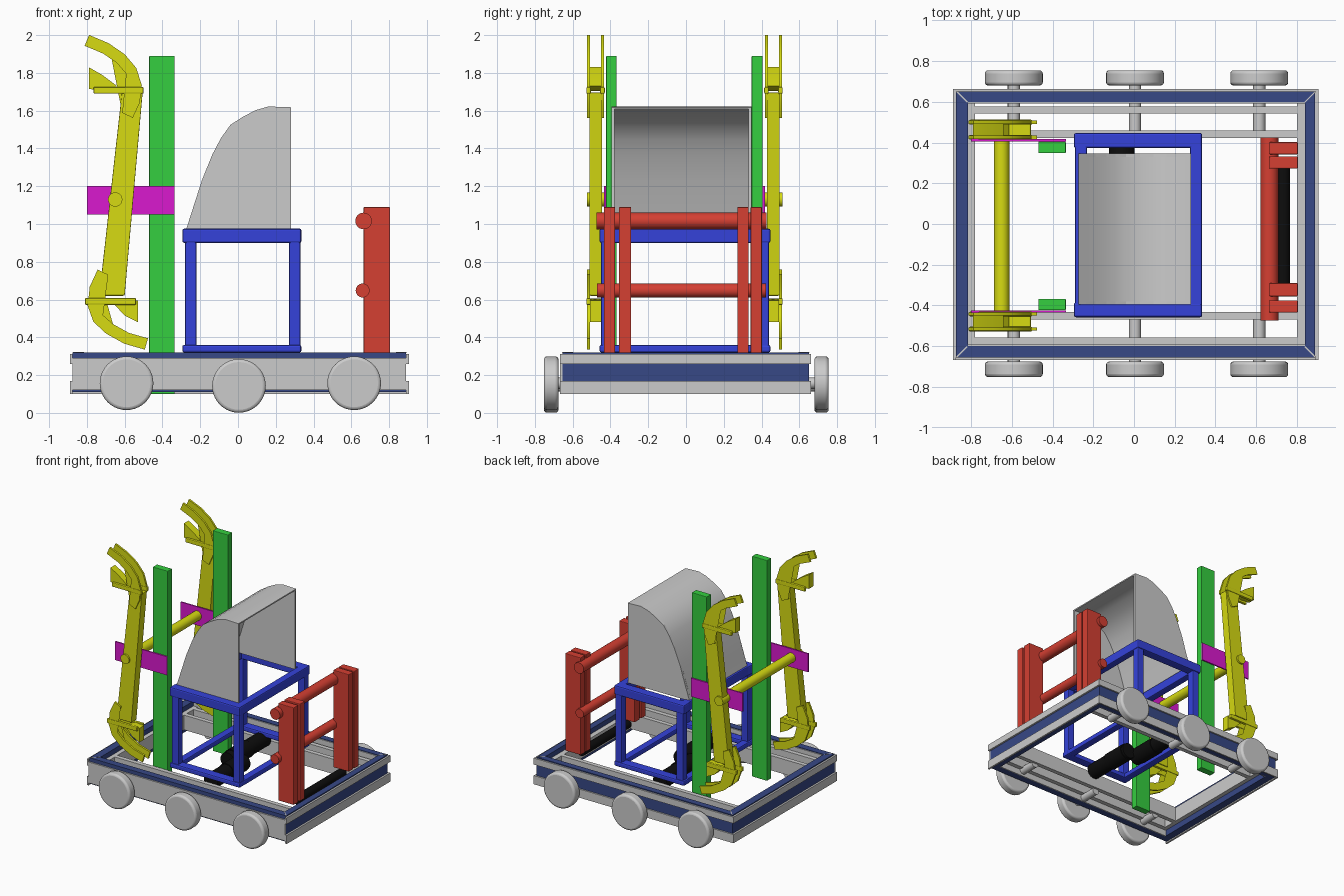
import bpy, bmesh, math
from mathutils import Vector, Matrix

if "Cube" in bpy.data.objects:
    bpy.data.objects.remove(bpy.data.objects["Cube"])


def mat(name, r, g, b):
    m = bpy.data.materials.new(name)
    m.diffuse_color = (r, g, b, 1)
    m.use_nodes = True
    m.node_tree.nodes["Principled BSDF"].inputs["Base Color"].default_value = m.diffuse_color
    return m


GREY = mat("light grey", .60, .60, .60)
NAVY = mat("navy", .038, .065, .24)
BLUE = mat("blue", .035, .055, .70)
RED = mat("red", .66, .05, .032)
GREEN = mat("green", .035, .62, .05)
YELLOW = mat("yellow", .68, .71, .006)
PINK = mat("magenta", .70, .01, .62)
BLACK = mat("black", .004, .004, .004)


def finish(bm, name, m, smooth=False, bevel=0, segs=2):
    bmesh.ops.recalc_face_normals(bm, faces=bm.faces)
    me = bpy.data.meshes.new(name)
    bm.to_mesh(me)
    bm.free()
    me.materials.append(m)
    ob = bpy.data.objects.new(name, me)
    bpy.context.collection.objects.link(ob)
    if bevel:
        mod = ob.modifiers.new("bevel", 'BEVEL')
        mod.width, mod.segments = bevel, segs
    if smooth:
        bpy.ops.object.select_all(action='DESELECT')
        ob.select_set(True)
        bpy.context.view_layer.objects.active = ob
        bpy.ops.object.shade_smooth_by_angle(angle=math.radians(40))
    return ob


def box(name, m, x0, x1, y0, y1, z0, z1, bevel=0):
    bm = bmesh.new()
    bmesh.ops.create_cube(bm, size=1)
    for v in bm.verts:
        v.co = Vector(((x0 + x1) / 2 + v.co.x * (x1 - x0),
                       (y0 + y1) / 2 + v.co.y * (y1 - y0),
                       (z0 + z1) / 2 + v.co.z * (z1 - z0)))
    return finish(bm, name, m, bevel=bevel)


def rod(name, m, x, z, r, y0, y1, segs=24, bevel=0, bsegs=2):
    """Cylinder running along y."""
    bm = bmesh.new()
    bmesh.ops.create_cone(bm, cap_ends=True, segments=segs, radius1=r, radius2=r, depth=abs(y1 - y0))
    bm.transform(Matrix.Translation((x, (y0 + y1) / 2, z)) @ Matrix.Rotation(math.pi / 2, 4, 'X'))
    return finish(bm, name, m, True, bevel, bsegs)


def prism(name, m, pts, y0, y1, smooth=False, bevel=0):
    """Outline in x and z, extruded along y."""
    bm = bmesh.new()
    a = [bm.verts.new((x, y0, z)) for x, z in pts]
    b = [bm.verts.new((x, y1, z)) for x, z in pts]
    n = len(pts)
    caps = [bm.faces.new(a), bm.faces.new(b[::-1])]
    for i in range(n):
        j = (i + 1) % n
        bm.faces.new((a[i], b[i], b[j], a[j]))
    bmesh.ops.triangulate(bm, faces=caps)
    return finish(bm, name, m, smooth, bevel)


def ribbon(path, w):
    """Outline of a band of width w around a path."""
    p = [Vector(q) for q in path]
    left, right = [], []
    for i, q in enumerate(p):
        d = (p[min(i + 1, len(p) - 1)] - p[max(i - 1, 0)]).normalized()
        nrm = Vector((-d.y, d.x)) * w / 2
        left.append(tuple(q + nrm))
        right.append(tuple(q - nrm))
    return left + right[::-1]


# Bumper ring: navy core with grey facing strips
X0, X1, Y0, Y1 = -.875, .89, -.655, .65
for n, a in {"front": (X0, X1, Y0, -.60), "back": (X0, X1, .60, Y1),
             "left": (X0, -.815, -.60, .60), "right": (.84, X1, -.60, .60)}.items():
    box("bumper_" + n, NAVY, *a, .11, .32)
box("bumper_front_panel", GREY, X0, X1, Y0 - .012, Y0, .12, .29)
for n, z0, z1 in (("lower", .10, .17), ("upper", .26, .312)):
    box("bumper_strip_back_" + n, GREY, X0, X1, Y1, Y1 + .012, z0, z1)
    box("bumper_strip_left_" + n, GREY, X0 - .015, X0, Y0 - .012, Y1 + .012, z0, z1)
    box("bumper_strip_right_" + n, GREY, X1, X1 + .015, Y0 - .012, Y1 + .012, z0, z1)
# Corner seams
for sx, cx in ((-1, -.845), (1, .865)):
    for sy, cy in ((-1, -.628), (1, .625)):
        s = box("bumper_seam", GREY, -.038, .038, -.003, .003, 0, .003)
        s.location = (cx, cy, .319)
        s.rotation_euler.z = sx * sy * math.pi / 4
# Inner backing boards
box("backing_front", GREY, -.815, .84, -.60, -.592, .11, .315)
box("backing_back", GREY, -.815, .84, .592, .60, .11, .315)

# Chassis rails
for y in (-.575, -.45, .44, .56):
    box("side_rail", GREY, -.81, .82, y - .018, y + .018, .16, .28)
box("end_rail_left", GREY, -.82, -.78, -.593, .593, .16, .28)
box("end_rail_right", GREY, .80, .84, -.593, .593, .16, .28)

# Wheels
for x, z in ((-.59, .157), (.005, .143), (.615, .157)):
    rod("wheel_front", GREY, x, z, .142, -.752, -.675, 40, .016, 3)
    rod("wheel_back", GREY, x, z, .142, .68, .755, 40, .016, 3)
    rod("axle_front", GREY, x, z, .03, -.68, -.45, 16)
    rod("axle_back", GREY, x, z, .03, .45, .69, 16)

# Blue stand
for x0, x1 in ((-.28, -.22), (.27, .33)):
    for y0, y1 in ((-.45, -.39), (.38, .44)):
        box("stand_leg", BLUE, x0, x1, y0, y1, .32, .92, .008)
for n, z0, z1 in (("bottom", .32, .36), ("top", .90, .975)):
    for y0, y1 in ((-.458, -.385), (.372, .447)):
        box("stand_%s_long" % n, BLUE, -.295, .335, y0, y1, z0, z1, .01)
    for x0, x1 in ((-.29, -.23), (.275, .335)):
        box("stand_%s_cross" % n, BLUE, x0, x1, -.40, .39, z0, z1, .008)

# Curved hood, open towards the right
curve = [(-.275, .97), (-.235, 1.09), (-.19, 1.235), (-.135, 1.37), (-.09, 1.455), (-.04, 1.525),
         (.03, 1.57), (.095, 1.603), (.16, 1.622), (.28, 1.618)]
inner = [(x + .012, z - .008) for x, z in curve[1:-1]]
prism("hood_shell", GREY, curve + [(.28, 1.608)] + inner[::-1] + [(-.26, .97)], -.38, .33, True)
for y0, y1 in ((-.395, -.378), (.33, .347)):
    prism("hood_side", GREY, curve + [(.28, .97)], y0, y1)

# Red uprights and crossbars
for y0, y1 in ((-.435, -.375), (-.355, -.29), (.272, .332), (.342, .402)):
    box("red_upright", RED, .665, .805, y0, y1, .30, 1.09, .005)
rod("red_bar_upper", RED, .665, 1.016, .044, -.475, .425)
rod("red_bar_lower", RED, .66, .648, .037, -.472, .423)

# Black rollers and motors
rod("roller", BLACK, .732, .27, .034, -.30, .30)
rod("motor_front", BLACK, .05, .285, .062, -.42, .0)
rod("motor_front_head", BLACK, .05, .285, .068, -.22, -.02)
rod("motor_back", BLACK, -.06, .285, .062, -.05, .42)
rod("motor_back_head", BLACK, -.06, .285, .068, .0, .2)

# Green masts and magenta brackets
for y0, y1 in ((-.423, -.368), (.348, .405)):
    box("mast", GREEN, -.47, -.335, y0, y1, .10, 1.89, .004)
box("bracket_front", PINK, -.80, -.335, -.435, -.424, 1.05, 1.20)
box("bracket_back", PINK, -.80, -.335, .406, .417, 1.05, 1.20)

# Yellow climbing arms with hooked ends
hook_top = [(-.80, 1.972), (-.70, 1.93), (-.62, 1.875), (-.565, 1.81), (-.54, 1.73), (-.55, 1.65), (-.585, 1.575)]
hook_low = [(-.715, .745), (-.755, .66), (-.765, .57), (-.74, .50), (-.68, .445), (-.59, .395), (-.485, .365)]
prongs = ([(-.79, 1.83), (-.72, 1.79), (-.64, 1.73), (-.70, 1.705), (-.79, 1.715)],
          [(-.53, .48), (-.60, .515), (-.66, .58), (-.60, .605), (-.53, .595)])
for c in (-.479, .463):
    prism("arm_beam", YELLOW, [(-.735, .62), (-.60, .62), (-.505, 1.695), (-.615, 1.695)],
          c - .033, c + .033, bevel=.008)
    for s in (c - .037, c + .037):
        a, b = s - .008, s + .008
        prism("arm_hook_upper", YELLOW, ribbon(hook_top, .062), a, b, True)
        prism("arm_hook_lower", YELLOW, ribbon(hook_low, .062), a, b, True)
        box("arm_bar_upper", YELLOW, -.765, -.50, a - .004, b + .004, 1.69, 1.725, .006)
        box("arm_bar_lower", YELLOW, -.81, -.54, a - .004, b + .004, .572, .608, .006)
    for p in prongs:
        prism("arm_prong", YELLOW, p, c - .03, c + .03, True)
rod("arm_cross_tube", YELLOW, -.65, 1.13, .038, -.525, .51)
